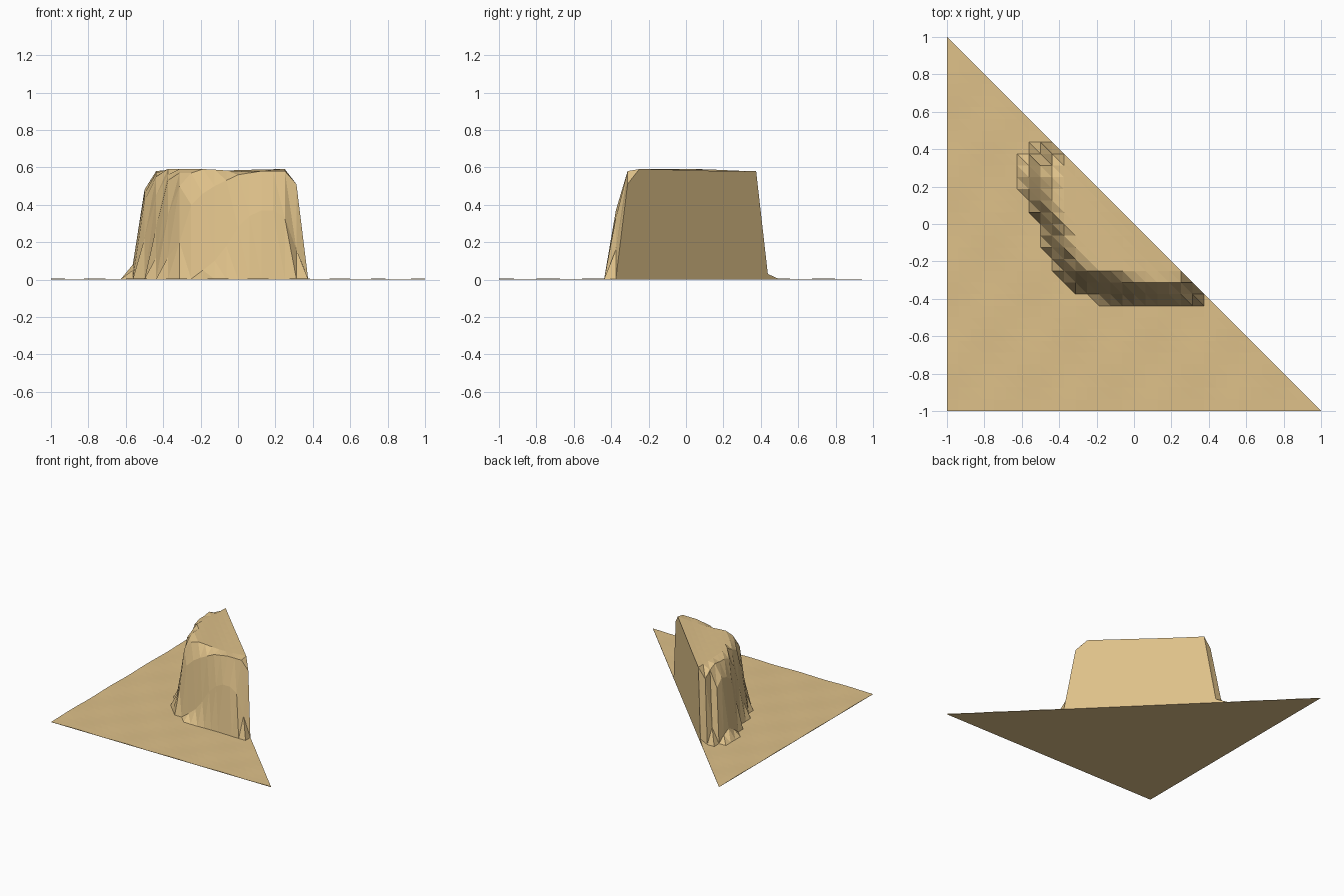
import bpy, bmesh, math

if "Cube" in bpy.data.objects:
    bpy.data.objects.remove(bpy.data.objects["Cube"])

N = 16            # grid cells per unit
TOP = 0.585       # plateau height

# Cliff profile per grid row: row -> (first column, heights going right)
cliff = {
    6: (-9, [0, .12, .50]),
    5: (-9, [.05, .42, .55]),
    4: (-9, [.08, .48, .58]),
    3: (-9, [.05, .46, .57]),
    2: (-8, [.42, .57]),
    1: (-8, [.22, .55]),
    0: (-7, [.45]),
    -1: (-7, [.28, .56]),
    -2: (-7, [.12, .53]),
    -3: (-6, [.34, .57]),
    -4: (-6, [.12, .50, .57]),
    -5: (-5, [.20, .40, .46, .50, .53, .56, .57, .58, .58, .58, .51]),
    -6: (-3, [.05, .10, .18, .28, .34, .37, .37, .33, .16, 0]),
}


def height(i, j):
    ground = 0.003 + 0.002 * math.sin(i * 0.9) * math.cos(j * 0.8)
    if (i, j) == (-7, 7):
        return 0.03
    if j not in cliff or i < cliff[j][0]:
        return ground
    start, hs = cliff[j]
    if i - start < len(hs):
        return max(ground, hs[i - start])
    return TOP + 0.006 * math.sin(i * 0.8 + j * 0.5)


bm = bmesh.new()

# Terrain surface: the half of the square grid below the diagonal
top = {(i, j): bm.verts.new((i / N, j / N, height(i, j)))
       for i in range(-N, N + 1) for j in range(-N, N + 1) if i + j <= 0}
for i in range(-N, N):
    for j in range(-N, N):
        if i + j + 1 <= 0:
            bm.faces.new([top[i, j], top[i + 1, j], top[i, j + 1]])
        if i + j + 2 <= 0:
            bm.faces.new([top[i + 1, j], top[i + 1, j + 1], top[i, j + 1]])

# Skirt: front edge, diagonal cut wall, left edge, then the flat underside
rim = [(i, -N) for i in range(-N, N)]
rim += [(i, -i) for i in range(N, -N, -1)]
rim += [(-N, j) for j in range(N, -N, -1)]
low = [bm.verts.new((i / N, j / N, 0)) for i, j in rim]
for k in range(len(rim)):
    n = (k + 1) % len(rim)
    bm.faces.new([low[k], low[n], top[rim[n]], top[rim[k]]])
bm.faces.new(low[::-1])

bmesh.ops.recalc_face_normals(bm, faces=bm.faces)
mesh = bpy.data.meshes.new("plateau_terrain")
bm.to_mesh(mesh)
bm.free()

sand = bpy.data.materials.new("sand")
sand.diffuse_color = (0.73, 0.53, 0.25, 1)
sand.use_nodes = True
sand.node_tree.nodes["Principled BSDF"].inputs["Base Color"].default_value = sand.diffuse_color
mesh.materials.append(sand)
terrain = bpy.data.objects.new("plateau_terrain", mesh)
bpy.context.collection.objects.link(terrain)
